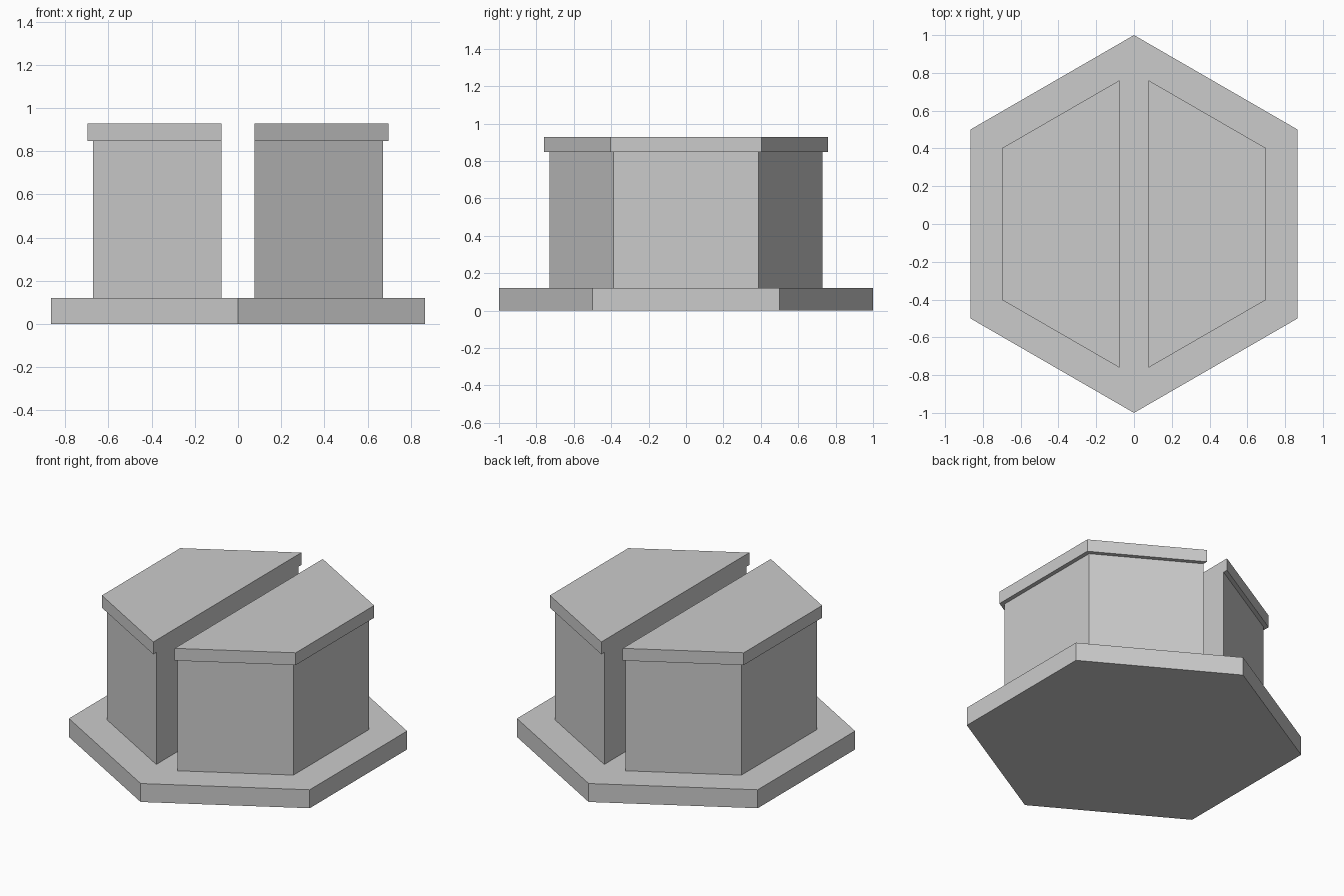
import bpy, bmesh
from math import sin, cos, pi
from mathutils import Vector

default = bpy.data.objects.get("Cube")
if default:
    bpy.data.objects.remove(default, do_unlink=True)

# Single grey material
grey = bpy.data.materials.new("plain grey")
grey.use_nodes = True
colour = (0.6, 0.6, 0.6, 1)
grey.diffuse_color = colour
grey.node_tree.nodes["Principled BSDF"].inputs["Base Color"].default_value = colour

SLOT = 0.077  # half width of the gap between the two blocks


def prism(name, outline, low, high):
    """Extrude a counter-clockwise outline from low to high."""
    bm = bmesh.new()
    face = bm.faces.new([bm.verts.new((x, y, low)) for x, y in outline])
    top = bmesh.ops.extrude_face_region(bm, geom=[face], use_keep_orig=True)
    verts = [v for v in top["geom"] if isinstance(v, bmesh.types.BMVert)]
    bmesh.ops.translate(bm, verts=verts, vec=Vector((0, 0, high - low)))
    bmesh.ops.recalc_face_normals(bm, faces=bm.faces)
    mesh = bpy.data.meshes.new(name)
    bm.to_mesh(mesh)
    bm.free()
    mesh.materials.append(grey)
    obj = bpy.data.objects.new(name, mesh)
    bpy.context.collection.objects.link(obj)
    return obj


def hexagon(radius):
    return [(radius * sin(i * pi / 3), -radius * cos(i * pi / 3)) for i in range(6)]


def half_hexagon(radius, side):
    """One side of a hexagon, cut off straight along the slot."""
    flat = radius * cos(pi / 6)
    tip = radius - SLOT * sin(pi / 6) / cos(pi / 6)
    points = [(SLOT, -tip), (flat, -radius / 2), (flat, radius / 2), (SLOT, tip)]
    return [(side * x, side * y) for x, y in points]


# Hexagonal base plate
prism("base_plate", hexagon(1), 0, 0.12)

# Two half blocks with overhanging lids
for label, side in (("left", 1), ("right", -1)):
    prism(label + "_block", half_hexagon(0.774, side), 0.12, 0.848)
    prism(label + "_lid", half_hexagon(0.805, side), 0.848, 0.928)
